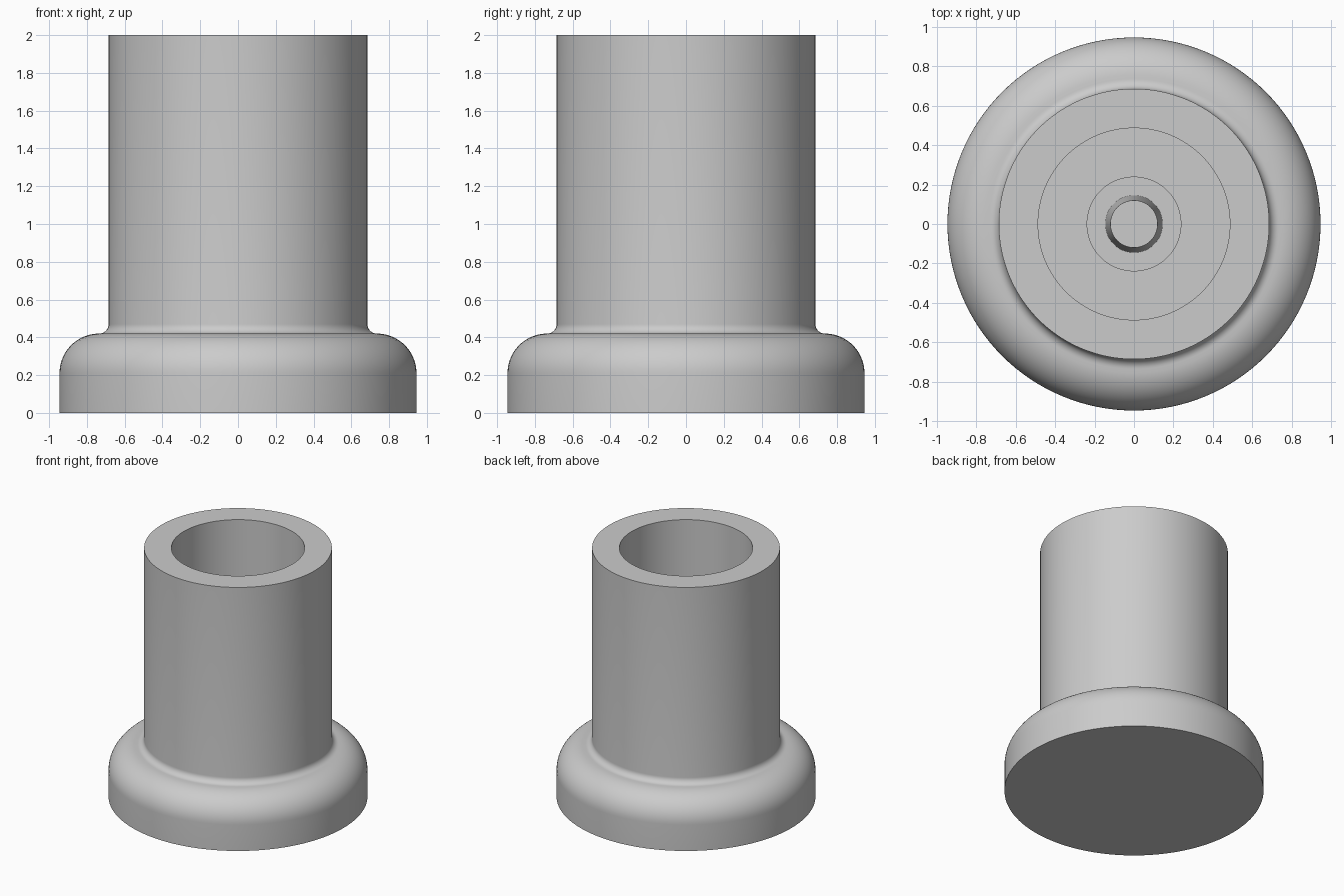
import bpy
import math

cube = bpy.data.objects.get("Cube")
if cube:
    bpy.data.objects.remove(cube, do_unlink=True)

SEGMENTS = 128

grey = bpy.data.materials.new("plain grey")
grey.use_nodes = True
colour = (0.6, 0.6, 0.6, 1)
grey.diffuse_color = colour
grey.node_tree.nodes["Principled BSDF"].inputs["Base Color"].default_value = colour


def arc(cx, cz, radius, start, end, steps):
    """Points of an arc in the radius-height plane, angles in degrees."""
    angles = [math.radians(start + (end - start) * i / steps) for i in range(steps + 1)]
    return [(cx + radius * math.cos(a), cz + radius * math.sin(a)) for a in angles]


def lathe(name, profile):
    """Turn a profile, from axis to axis, into a closed round solid."""
    verts, rings = [], []
    for r, z in profile:
        count = 1 if r == 0 else SEGMENTS
        rings.append([len(verts) + i for i in range(count)])
        for i in range(count):
            a = math.tau * i / SEGMENTS
            verts.append((r * math.cos(a), r * math.sin(a), z))
    faces = []
    for low, high in zip(rings, rings[1:]):
        for i in range(SEGMENTS):
            j = (i + 1) % SEGMENTS
            if len(low) == 1:
                faces.append((low[0], high[j], high[i]))
            elif len(high) == 1:
                faces.append((low[i], low[j], high[0]))
            else:
                faces.append((low[i], low[j], high[j], high[i]))
    mesh = bpy.data.meshes.new(name)
    mesh.from_pydata(verts, [], faces)
    mesh.materials.append(grey)
    obj = bpy.data.objects.new(name, mesh)
    bpy.context.collection.objects.link(obj)
    bpy.ops.object.select_all(action="DESELECT")
    obj.select_set(True)
    bpy.context.view_layer.objects.active = obj
    bpy.ops.object.shade_smooth_by_angle(angle=math.radians(30))
    return obj


# Outer shell: rounded flange, small fillet, straight tube, open bore
shell = [(0, 0), (0.945, 0)]
shell += arc(0.735, 0.21, 0.21, 0, 90, 16)      # flange shoulder
shell += arc(0.735, 0.47, 0.05, 270, 180, 8)[1:]  # fillet at the tube foot
shell += [(0.685, 2), (0.486, 2), (0.486, 0.42), (0, 0.42)]
lathe("flanged_tube", shell)

# Centre post in the bore: low boss and a tapered pin
lathe("centre_post", [(0, 0.4), (0.24, 0.4), (0.24, 0.5), (0.145, 0.5),
                      (0.12, 1.4), (0, 1.4)])
